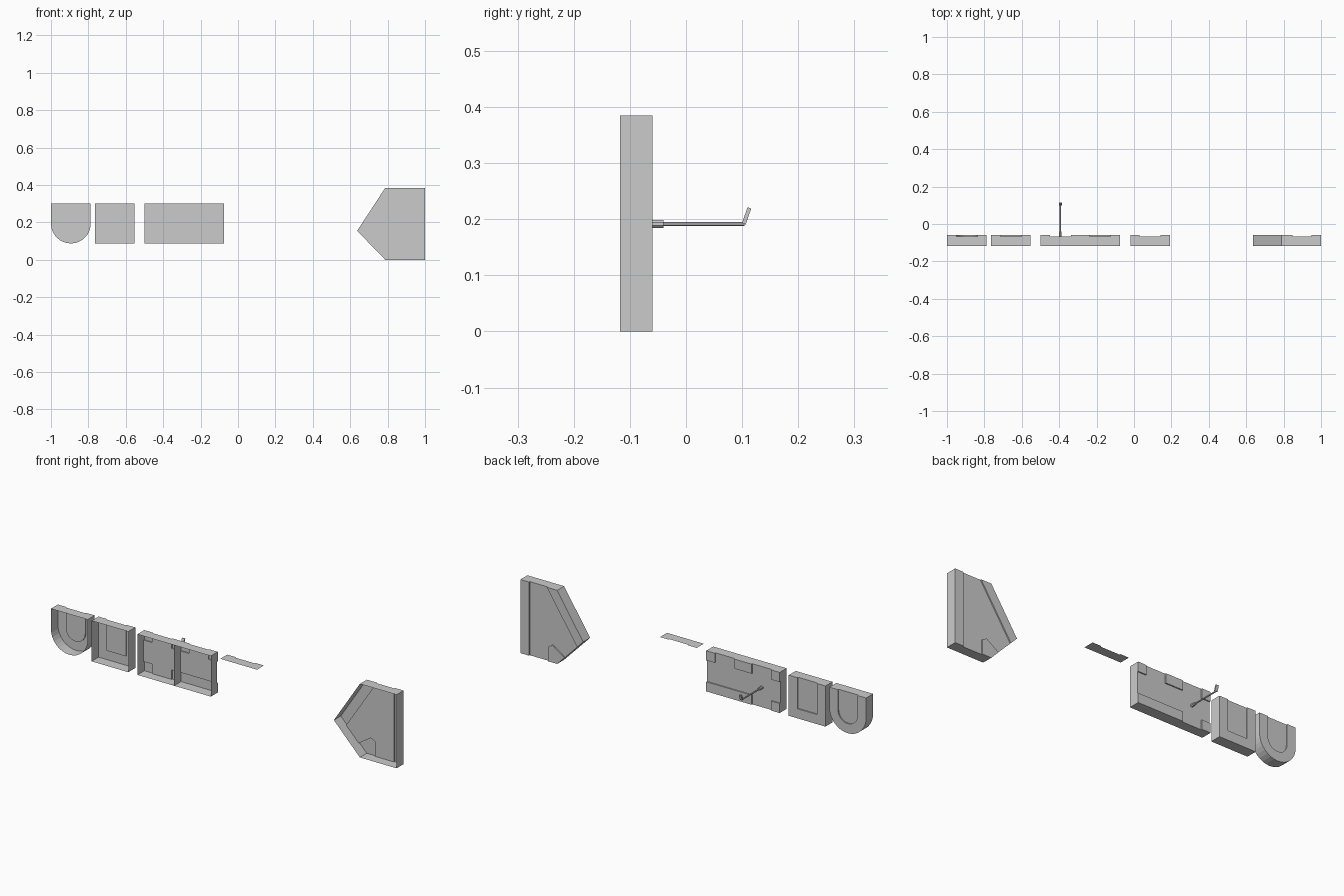
import bpy, bmesh, math
from mathutils import Vector, Matrix

if "Cube" in bpy.data.objects:
    bpy.data.objects.remove(bpy.data.objects["Cube"])

FRONT, BACK, STEP = -0.1175, -0.06, 0.006   # open front, raised back face, recess depth
W, S, TOP = 0.2125, 0.05, 0.30              # tile width, raised border, tile top
BOT = TOP - W


def finish(name, bm):
    bmesh.ops.remove_doubles(bm, verts=bm.verts, dist=1e-5)
    me = bpy.data.meshes.new(name)
    bm.to_mesh(me)
    bm.free()
    ob = bpy.data.objects.new(name, me)
    bpy.context.collection.objects.link(ob)
    return ob


def on_outline(p, q, outline):
    m = (Vector(p) + Vector(q)) / 2
    for a, b in zip(outline, outline[1:] + outline[:1]):
        a, b = Vector(a), Vector(b)
        t = max(0, min(1, (m - a).dot(b - a) / (b - a).length_squared))
        if (a + (b - a) * t - m).length < 1e-4:
            return True
    return False


def tile(name, outline, raised, recess):
    """Open-fronted shell whose back face is split into raised and recessed regions (x, z)."""
    bm = bmesh.new()

    def face(pts):
        bm.faces.new([bm.verts.new(p) for p in pts])

    for poly, depth in [(r, BACK) for r in raised] + [(recess, BACK - STEP)]:
        face([(x, depth, z) for x, z in poly])
        for p, q in zip(poly, poly[1:] + poly[:1]):
            outer = on_outline(p, q, outline)
            if outer or poly is recess:
                far = FRONT if outer else BACK
                face([(p[0], depth, p[1]), (q[0], depth, q[1]),
                      (q[0], far, q[1]), (p[0], far, p[1])])
    bmesh.ops.remove_doubles(bm, verts=bm.verts, dist=1e-5)
    bmesh.ops.recalc_face_normals(bm, faces=bm.faces)
    # make the back face point outwards (+y)
    bm.faces.ensure_lookup_table()
    bm.normal_update()
    if bm.faces[0].normal.y < 0:
        bmesh.ops.reverse_faces(bm, faces=bm.faces)
    return finish(name, bm)


def rect(x0, z0, x1, z1):
    return [(x0, z0), (x1, z0), (x1, z1), (x0, z1)]


# Round-bottomed tile with a U-shaped border
def arc(r, n=16):
    cx, cz = -1 + W / 2, BOT + W / 2
    pts = [(cx + r * math.cos(math.pi * (1 + i / n)), cz + r * math.sin(math.pi * (1 + i / n)))
           for i in range(n + 1)]
    return [(cx - r, TOP)] + pts + [(cx + r, TOP)]


outer, inner = arc(W / 2), arc(W / 2 - S)
tile("round_tile", outer, [outer + inner[::-1]], inner)

# Square tile with a border on three sides
x0, x1 = -0.765, -0.765 + W
tile("border_tile", rect(x0, BOT, x1, TOP),
     [[(x0, TOP), (x0, BOT), (x1, BOT), (x1, TOP), (x1 - S, TOP), (x1 - S, BOT + S),
       (x0 + S, BOT + S), (x0 + S, TOP)]],
     rect(x0 + S, BOT + S, x1 - S, TOP))

# Tile with four raised corners
x0, x1 = -0.5, -0.5 + W
a, b, c, d = x0 + S, x1 - S, BOT + S, TOP - S
tile("corner_tile", rect(x0, BOT, x1, TOP),
     [rect(x0, BOT, a, c), rect(b, BOT, x1, c), rect(x0, d, a, TOP), rect(b, d, x1, TOP)],
     [(a, BOT), (b, BOT), (b, c), (x1, c), (x1, d), (b, d), (b, TOP), (a, TOP),
      (a, d), (x0, d), (x0, c), (a, c)])

# Tile with two raised top corners and a bottom strip
x0, x1 = x1, x1 + W
a, b = x0 + S, x1 - S
tile("strip_tile", rect(x0, BOT, x1, TOP),
     [rect(x0, BOT, x1, c), rect(x0, d, a, TOP), rect(b, d, x1, TOP)],
     [(x0, c), (x1, c), (x1, d), (b, d), (b, TOP), (a, TOP), (a, d), (x0, d)])

# Flat top sheet with a shallow notch in its back edge
bm = bmesh.new()
x0, x1 = -0.02, -0.02 + W
R = BACK - STEP
bm.faces.new([bm.verts.new((x, y, TOP)) for x, y in
              [(x0, FRONT), (x1, FRONT), (x1, BACK), (x1 - S, BACK), (x1 - S, R),
               (x0 + S, R), (x0 + S, BACK), (x0, BACK)]])
finish("top_sheet", bm)

# Five-sided slope tile
H, e = 0.385, 0.7875
tip = (0.637, 0.155)
top_in, low_in = (e + 0.06, H), (0.672, 0.155 - 0.035 * 0.155 / (e - 0.637))
cut = (0.745, (e - 0.745) * 0.155 / (e - 0.637))
kite = [cut, (0.815, 0.09), (0.84, 0.075), (0.84, 0)]
tile("slope_tile", [(e, 0), (1, 0), (1, H), (e, H), tip],
     [rect(1 - S, 0, 1, H), [(e, H), tip, low_in, top_in], [(e, 0)] + kite[::-1]],
     [(1 - S, 0), (1 - S, H), top_in, low_in] + kite)

# Lever: collar, rod and bent flat tip
HX, HZ = -0.5 + W / 2, 0.1915


def rod(name, r, y0, y1):
    bm = bmesh.new()
    m = Matrix.Translation((HX, (y0 + y1) / 2, HZ)) @ Matrix.Rotation(math.pi / 2, 4, 'X')
    bmesh.ops.create_cone(bm, cap_ends=True, segments=8, radius1=r, radius2=r,
                          depth=y1 - y0, matrix=m @ Matrix.Rotation(math.pi / 8, 4, 'Z'))
    return finish(name, bm)


rod("lever_collar", 0.008, BACK - STEP, -0.04)
rod("lever_rod", 0.004, -0.04, 0.104)
bm = bmesh.new()
bmesh.ops.create_cube(bm, size=1, matrix=Matrix.Translation((HX, 0.108, 0.206))
                      @ Matrix.Rotation(math.radians(-19), 4, 'X')
                      @ Matrix.Diagonal((0.015, 0.007, 0.03, 1)))
finish("lever_tip", bm)
